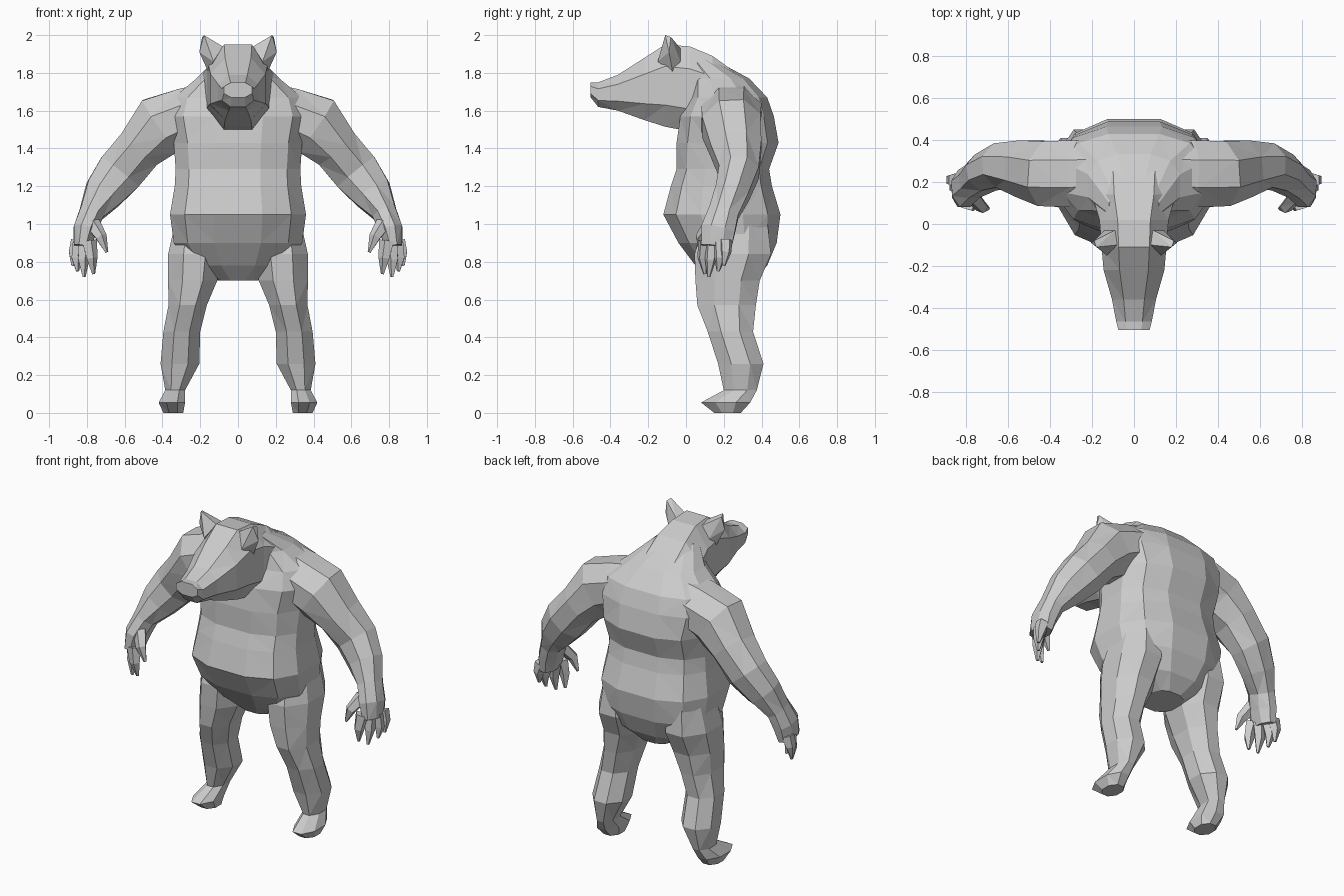
import bpy, bmesh, math
from mathutils import Vector as V

if "Cube" in bpy.data.objects:
    bpy.data.objects.remove(bpy.data.objects["Cube"])

X, Y, Z = V((1, 0, 0)), V((0, 1, 0)), V((0, 0, 1))


def finish(bm, name, mirror):
    bmesh.ops.recalc_face_normals(bm, faces=bm.faces)
    me = bpy.data.meshes.new(name)
    bm.to_mesh(me)
    bm.free()
    ob = bpy.data.objects.new(name, me)
    bpy.context.collection.objects.link(ob)
    if mirror:
        ob.modifiers.new("mirror", 'MIRROR').use_mirror_merge = False
    return ob


def add_loft(bm, rings, n, e=1.0):
    """Skin (centre, half-axis u, half-axis v) sections; e < 1 makes them boxier."""
    k = math.cos(math.pi / n) ** -e

    def p(s):
        return math.copysign(abs(s) ** e, s) * k
    loops = []
    for c, u, v in rings:
        angs = [2 * math.pi * (i + 0.5) / n for i in range(n)]
        loops.append([bm.verts.new(c + u * p(math.cos(a)) + v * p(math.sin(a))) for a in angs])
    faces = [bm.faces.new(loops[0][::-1]), bm.faces.new(loops[-1])]
    for a, b in zip(loops, loops[1:]):
        for i in range(n):
            j = (i + 1) % n
            faces.append(bm.faces.new((a[i], a[j], b[j], b[i])))
    bmesh.ops.triangulate(bm, faces=faces)


def level_rings(rows):
    """Horizontal sections from (z, x0, x1, y0, y1)."""
    return [(V(((a + b) / 2, (c + d) / 2, z)), X * (b - a) / 2, Y * (d - c) / 2)
            for z, a, b, c, d in rows]


def tube_rings(rows):
    """Sections across a path from (x, y, z, radius, depth radius)."""
    pts = [V(r[:3]) for r in rows]
    out = []
    for i, r in enumerate(rows):
        t = (pts[min(i + 1, len(pts) - 1)] - pts[max(i - 1, 0)]).normalized()
        u = t.cross(Y).normalized()
        out.append((pts[i], u * r[3], t.cross(u).normalized() * r[4]))
    return out


def loft(name, rings, n, mirror=False, e=1.0):
    bm = bmesh.new()
    add_loft(bm, rings, n, e)
    return finish(bm, name, mirror)


# torso: round belly, waist crease at the back, hunched shoulders
torso = [(0.70, .11, .13, .36), (0.78, .25, .05, .43), (0.90, .34, -.04, .48),
         (1.05, .36, -.12, .50), (1.20, .335, -.08, .455), (1.29, .33, -.05, .44),
         (1.43, .34, -.05, .49), (1.57, .37, -.03, .465), (1.67, .34, .02, .43),
         (1.77, .22, .03, .335), (1.87, .12, .0, .15)]
loft("torso", level_rings([(z, -w, w, f, b) for z, w, f, b in torso]), 12, e=.78)

# head: sections running from the snout back into the neck
head = [(-.505, 1.67, 1.75, .075), (-.465, 1.62, 1.75, .085), (-.36, 1.60, 1.79, .105),
        (-.22, 1.55, 1.88, .145), (-.11, 1.515, 1.95, .155), (.02, 1.49, 1.94, .165),
        (.14, 1.48, 1.89, .20), (.35, 1.48, 1.74, .22)]
loft("head", [(V((0, y, (a + b) / 2)), X * w, Z * (b - a) / 2) for y, a, b, w in head], 8, e=.85)

# ears
bm = bmesh.new()
for p in [(.08, -.10, 1.94), (.18, -.11, 2.0), (.19, -.08, 1.99), (.205, -.09, 1.91),
          (.155, -.07, 1.80), (.13, -.15, 1.86), (.09, -.03, 1.93), (.14, -.03, 1.86)]:
    bm.verts.new(p)
bmesh.ops.convex_hull(bm, input=bm.verts)
finish(bm, "ear", True)

# arms, rooted deep in the shoulders and ending in the palm
loft("arm", tube_rings([
    (.08, .25, 1.64, .12, .14), (.26, .24, 1.58, .145, .16), (.41, .24, 1.52, .165, .155),
    (.52, .265, 1.40, .125, .135), (.625, .28, 1.275, .125, .105), (.71, .245, 1.165, .105, .09),
    (.775, .20, 1.06, .065, .08), (.81, .17, .97, .062, .09), (.825, .16, .88, .045, .08)]),
    8, True)

# fingers and thumb
bm = bmesh.new()
for base, mid, tip in [((.79, .10, .91), (.775, .09, .82), (.765, .10, .735)),
                       ((.81, .14, .90), (.82, .13, .81), (.815, .12, .72)),
                       ((.84, .18, .90), (.855, .18, .82), (.85, .17, .75)),
                       ((.85, .21, .91), (.87, .21, .85), (.875, .20, .78)),
                       ((.77, .13, 1.0), (.725, .08, .93), (.695, .075, .85))]:
    add_loft(bm, tube_rings([base + (.035, .03), mid + (.026, .025), tip + (.007, .007)]), 5)
finish(bm, "fingers", True)

# legs with flat feet
loft("leg", level_rings([
    (1.02, .12, .33, .10, .43), (.84, .09, .37, .045, .45), (.70, .11, .37, .05, .39),
    (.57, .165, .368, .06, .37), (.43, .20, .395, .115, .355), (.26, .205, .41, .17, .41),
    (.12, .28, .385, .20, .375), (.055, .28, .42, .08, .34), (.0, .29, .395, .15, .29)]), 8, True)
